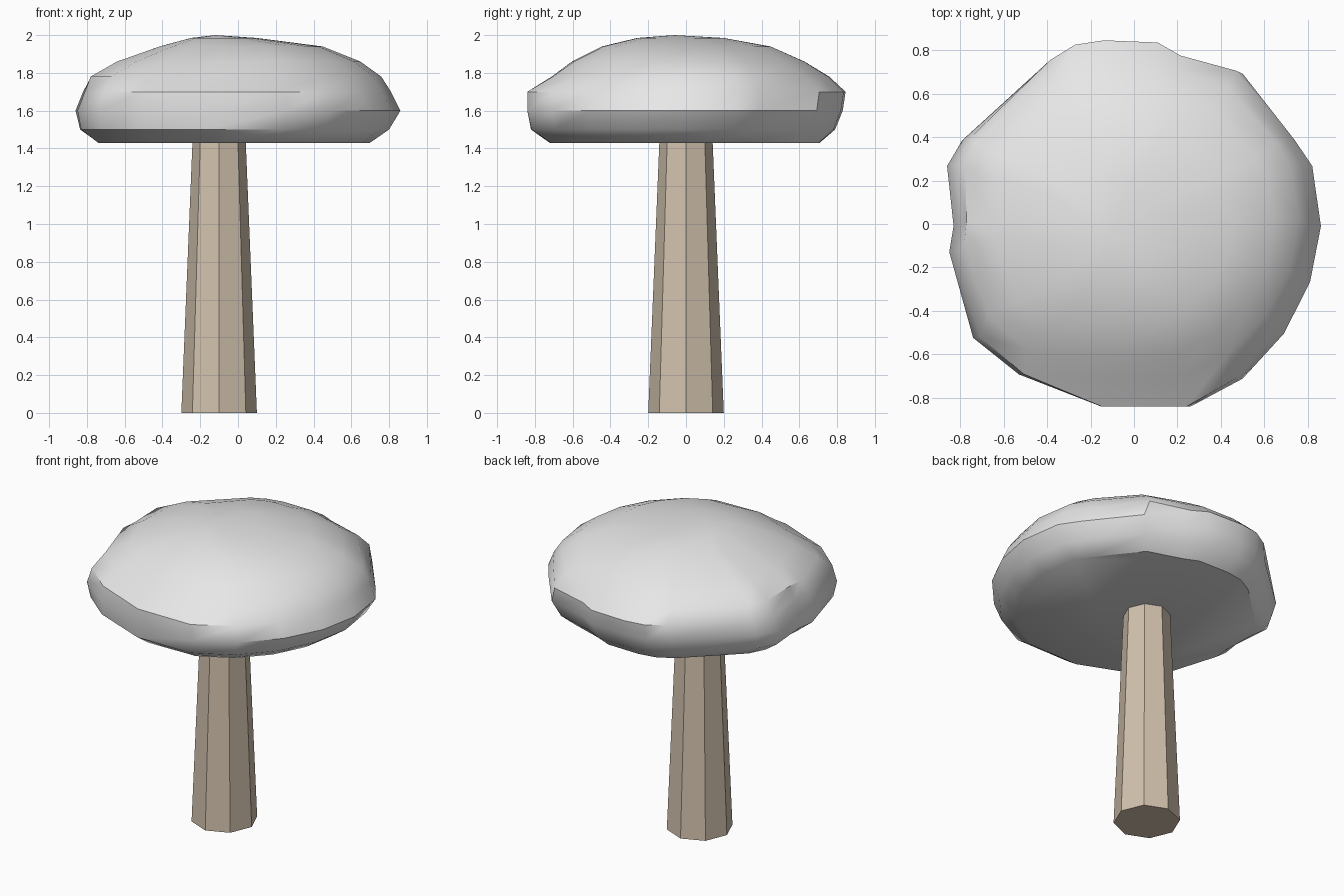
import bpy, bmesh, math

cube = bpy.data.objects.get("Cube")
if cube:
    bpy.data.objects.remove(cube, do_unlink=True)


def make_material(name, rgb):
    mat = bpy.data.materials.new(name)
    mat.use_nodes = True
    mat.diffuse_color = (*rgb, 1)
    bsdf = next(n for n in mat.node_tree.nodes if n.type == 'BSDF_PRINCIPLED')
    bsdf.inputs["Base Color"].default_value = (*rgb, 1)
    return mat


def make_object(name, bm, mat):
    bmesh.ops.recalc_face_normals(bm, faces=bm.faces)
    mesh = bpy.data.meshes.new(name)
    bm.to_mesh(mesh)
    bm.free()
    mesh.materials.append(mat)
    obj = bpy.data.objects.new(name, mesh)
    bpy.context.collection.objects.link(obj)
    return obj


cap_grey = make_material("cap grey", (0.8, 0.8, 0.8))
stem_beige = make_material("stem beige", (0.645, 0.54, 0.42))

# Stem: a tapered eight-sided post, flat shaded
STEM_X, STEM_TOP = -0.1, 1.46
bm = bmesh.new()
bmesh.ops.create_cone(bm, cap_ends=True, segments=8, radius1=0.2, radius2=0.14, depth=STEM_TOP)
bmesh.ops.translate(bm, verts=bm.verts, vec=(STEM_X, 0, STEM_TOP / 2))
make_object("stem", bm, stem_beige)

# Cap: an irregular outline lofted through stacked rings
outline = [(.86, 0), (.82, .28), (.74, .4), (.5, .71), (.23, .78), (.12, .84), (-.14, .85),
           (-.28, .83), (-.4, .76), (-.79, .4), (-.86, .28), (-.83, 0), (-.85, -.12),
           (-.74, -.52), (-.53, -.69), (-.15, -.84), (.26, -.84), (.5, -.71),
           (.69, -.5), (.81, -.26)]
# Each ring: height, left, right, front and back reach, roundness of the outline
rings = [(1.43, -.75, .70, -.73, .71, .3),
         (1.50, -.84, .80, -.83, .79, .1),
         (1.60, -.86, .86, -.85, .83, 0),
         (1.70, -.82, .81, -.85, .845, 0),
         (1.78, -.79, .76, -.72, .76, .3),
         (1.86, -.65, .65, -.61, .63, .6),
         (1.94, -.42, .45, -.45, .45, .8),
         (1.985, -.25, .10, -.26, .20, 1)]
bm = bmesh.new()
loops = []
for z, x0, x1, y0, y1, roundness in rings:
    loop = []
    for x, y in outline:
        length = math.hypot(x, y)
        k = 1 + roundness * (0.855 / length - 1)
        u, v = x * k / 0.86, y * k / 0.85
        loop.append(bm.verts.new(((x0 + x1) / 2 + u * (x1 - x0) / 2,
                                  (y0 + y1) / 2 + v * (y1 - y0) / 2, z)))
    loops.append(loop)
n = len(outline)
for low, high in zip(loops, loops[1:]):
    for i in range(n):
        j = (i + 1) % n
        bm.faces.new((low[i], low[j], high[j], high[i]))
bm.faces.new(loops[0][::-1])
peak = bm.verts.new((-0.12, -0.06, 2.0))
for i in range(n):
    bm.faces.new((loops[-1][i], loops[-1][(i + 1) % n], peak))
cap = make_object("cap", bm, cap_grey)

# Smooth dome with a crisp edge around the flat underside
bpy.ops.object.select_all(action='DESELECT')
cap.select_set(True)
bpy.context.view_layer.objects.active = cap
bpy.ops.object.shade_smooth_by_angle(angle=math.radians(38))
